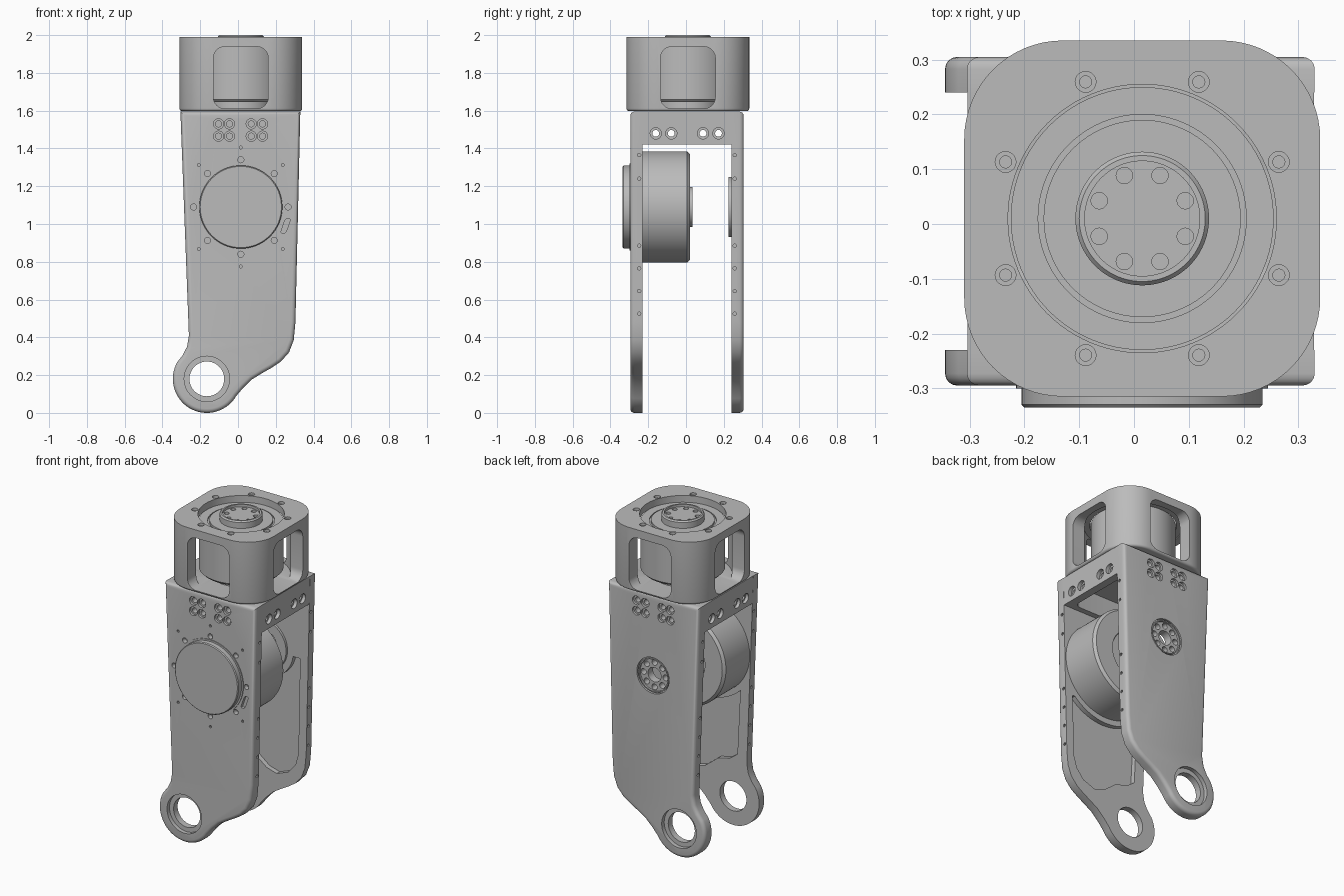
import bpy, bmesh, math
from mathutils import Vector

if "Cube" in bpy.data.objects:
    bpy.data.objects.remove(bpy.data.objects["Cube"])

metal = bpy.data.materials.new("grey metal")
metal.use_nodes = True
metal.diffuse_color = (0.5, 0.5, 0.5, 1)
metal.node_tree.nodes["Principled BSDF"].inputs["Base Color"].default_value = (0.5, 0.5, 0.5, 1)

CX, CY, MZ = 0.015, 0.01, 1.09       # head axis and joint motor height
RING = (-0.165, 0.18)                # lower joint eye
FRONT, FRONT_IN, BACK_IN, BACK = -0.295, -0.23, 0.24, 0.305
EIGHT = [math.radians(45 * k) for k in range(8)]


def place(u, v, h, axis):
    return Vector({"x": (h, u, v), "y": (u, h, v), "z": (u, v, h)}[axis])


def arc(c, r, a0, a1, n=12):
    angles = [math.radians(a0 + (a1 - a0) * i / n) for i in range(n + 1)]
    return [(c[0] + r * math.cos(a), c[1] + r * math.sin(a)) for a in angles]


def rounded(cu, cv, w, h, r, n=8):
    pts = []
    for k, (su, sv) in enumerate([(1, 1), (-1, 1), (-1, -1), (1, -1)]):
        pts += arc((cu + su * (w / 2 - r), cv + sv * (h / 2 - r)), r, 90 * k, 90 * k + 90, n)
    return pts


def prism(bm, pts, h0, h1, axis, bevel=0.0):
    """Extrude an outline; the edge at h0 can be rounded."""
    low = [bm.verts.new(place(u, v, h0, axis)) for u, v in pts]
    high = [bm.verts.new(place(u, v, h1, axis)) for u, v in pts]
    cap = bm.faces.new(low)
    bm.faces.new(high)
    for i in range(len(pts)):
        j = (i + 1) % len(pts)
        bm.faces.new((low[i], low[j], high[j], high[i]))
    if bevel:
        bmesh.ops.recalc_face_normals(bm, faces=bm.faces)
        bmesh.ops.bevel(bm, geom=list(cap.edges), offset=bevel, segments=4,
                        profile=0.5, affect="EDGES", clamp_overlap=True)


def lathe(bm, c, profile, axis, n=64, closed=False):
    """Turn a profile of (radius, height) about an axis through c."""
    rings = []
    for r, h in profile:
        if r == 0:
            rings.append([bm.verts.new(place(c[0], c[1], h, axis))] * n)
        else:
            rings.append([bm.verts.new(place(u, v, h, axis)) for u, v in arc(c, r, 0, 360, n)[:-1]])
    pairs = list(zip(rings, rings[1:]))
    if closed:
        pairs.append((rings[-1], rings[0]))
    for a, b in pairs:
        for i in range(n):
            j = (i + 1) % n
            bm.faces.new(list(dict.fromkeys((a[i], a[j], b[j], b[i]))))


def hole(bm, c, r, h0, h1, axis, n=20):
    lathe(bm, c, [(0, h0), (r, h0), (r, h1), (0, h1)], axis, n)


def bore(bm, c, big, small, h0, h1, h2, axis, n=20):
    """Counterbored hole: wide from h0 to h1, narrow on to h2."""
    lathe(bm, c, [(0, h0), (big, h0), (big, h1), (small, h1), (small, h2), (0, h2)], axis, n)


def make(name, bm):
    bmesh.ops.recalc_face_normals(bm, faces=bm.faces)
    me = bpy.data.meshes.new(name)
    bm.to_mesh(me)
    bm.free()
    me.materials.append(metal)
    ob = bpy.data.objects.new(name, me)
    bpy.context.collection.objects.link(ob)
    return ob


def cut(ob, bm):
    cutter = make("cutter", bm)
    mod = ob.modifiers.new("cut", "BOOLEAN")
    mod.operation, mod.solver, mod.object = "DIFFERENCE", "EXACT", cutter
    bpy.context.view_layer.update()
    me = bpy.data.meshes.new_from_object(ob.evaluated_get(bpy.context.evaluated_depsgraph_get()))
    ob.modifiers.clear()
    ob.data = me
    bpy.data.objects.remove(cutter)


def turned(name, c, profile, axis, n=96, closed=False):
    bm = bmesh.new()
    lathe(bm, c, profile, axis, n, closed)
    return make(name, bm)


# Side plates: tapered outline with a swept lower edge and a joint eye
outline = [(0.33, 1.595), (0.304, 0.48), (0.295, 0.385), (0.27, 0.32), (0.2275, 0.272),
           (0.18, 0.24), (0.127, 0.21), (0.075, 0.178), (0.03, 0.135)]
outline += arc(RING, 0.18, -30, -210, 36)
outline += [(-0.293, 0.305), (-0.27, 0.35), (-0.26, 0.41), (-0.305, 1.595)]


def side_plate(name, outer, inner, boss, span):
    s = 1 if inner > outer else -1               # direction into the model
    bm = bmesh.new()
    prism(bm, outline, outer, inner, "y", 0.022)
    ob = make(name, bm)
    # Inner pocket, curved round the motor boss
    bm = bmesh.new()
    c = (CX, MZ)
    top = arc(c, boss, 180 + span, 360 - span, 24)
    pocket = [(-0.215, top[0][1])] + top + [(0.262, top[-1][1]), (0.25, 0.46), (0.23, 0.39),
              (0.18, 0.33), (0.1, 0.3), (0.03, 0.32), (-0.06, 0.39), (-0.14, 0.41), (-0.195, 0.45)]
    prism(bm, pocket, inner - s * 0.03, inner + s * 0.05, "y")
    # Joint eye and the bolt groups below the head
    o, mid, far = outer - s * 0.02, outer + s * 0.025, inner + s * 0.02
    bore(bm, RING, 0.12, 0.092, o, mid, far, "y", 48)
    for x in (-0.103, -0.045, 0.07, 0.13):
        for z in (1.465, 1.53):
            bore(bm, (x, z), 0.027, 0.016, o, outer + s * 0.015, outer + s * 0.055, "y")
    # Small holes along both narrow edges
    y = outer + s * 0.047
    for z in (1.365, 1.24, 0.885, 0.765, 0.645, 0.525):
        hole(bm, (y, z), 0.009, 0.285, 0.36, "x", 10)
        hole(bm, (y, z), 0.009, -0.36, -0.25, "x", 10)
    cut(ob, bm)
    return ob


front = side_plate("front_plate", FRONT, FRONT_IN, 0.33, 46)
back = side_plate("back_plate", BACK, BACK_IN, 0.2, 8)

# Motor bolt holes and cable slot in the front plate
bm = bmesh.new()
for k, a in enumerate(EIGHT):
    d = Vector((math.cos(a), math.sin(a)))
    c = Vector((CX, MZ))
    hole(bm, c + d * 0.25, 0.016, -0.32, -0.265, "y")
    if k % 4:
        hole(bm, c + d * 0.315, 0.008, -0.32, -0.265, "y", 10)
slot = [Vector((0.252, 0.99)) + Vector((u + v * 0.35, v)) for u, v in rounded(0, 0, 0.028, 0.08, 0.013, 4)]
prism(bm, slot, -0.32, -0.275, "y")
cut(front, bm)

# Output flange sunk in the back plate
bm = bmesh.new()
hole(bm, (CX, MZ), 0.112, 0.29, 0.33, "y", 48)
cut(back, bm)
bm = bmesh.new()
hole(bm, (CX, MZ), 0.045, 0.2, 0.33, "y", 32)
for a in EIGHT:
    hole(bm, (CX + 0.076 * math.cos(a), MZ + 0.076 * math.sin(a)), 0.018, 0.2, 0.33, "y")
cut(back, bm)
turned("flange_rim", (CX, MZ), [(0.098, 0.285), (0.105, 0.285), (0.105, 0.302), (0.098, 0.302)], "y", 64, True)
turned("inner_flange", (CX, MZ), [(0.1, 0.245), (0.16, 0.245), (0.16, 0.225), (0.1, 0.225)], "y", 64, True)

# Bridge joining the plates under the head, hollow beneath
bm = bmesh.new()
prism(bm, [(-0.304, 1.595), (0.329, 1.595), (0.325, 1.42), (-0.298, 1.42)], FRONT_IN - 0.005, BACK_IN + 0.005, "y")
bridge = make("bridge", bm)
bm = bmesh.new()
prism(bm, rounded(CX, 0.005, 0.52, 0.4, 0.04), 1.36, 1.55, "z")
cut(bridge, bm)
bm = bmesh.new()
for y in (-0.16, -0.078, 0.09, 0.172):
    bore(bm, (y, 1.48), 0.03, 0.018, 0.4, 0.305, 0.2, "x")
    bore(bm, (y, 1.48), 0.03, 0.018, -0.4, -0.28, -0.2, "x")
cut(bridge, bm)

# Joint motor: body, output hub and outer cap
turned("joint_motor", (CX, MZ), [(0, -0.24), (0.295, -0.24), (0.295, 0.005), (0.28, 0.02), (0.16, 0.02),
       (0.155, 0.012), (0.105, 0.012), (0.105, 0.035), (0.085, 0.035), (0.085, 0.025), (0, 0.025)], "y")
turned("motor_cap", (CX, MZ), [(0, -0.28), (0.23, -0.28), (0.23, -0.3), (0.22, -0.3), (0.22, -0.33),
       (0.215, -0.335), (0, -0.335)], "y")

# Head housing: rounded square with a round cavity and four windows
bm = bmesh.new()
prism(bm, rounded(CX, CY, 0.65, 0.65, 0.18, 16), 1.597, 1.99, "z", 0.015)
head = make("head_housing", bm)
bm = bmesh.new()
lathe(bm, (CX, CY), [(0, 1.615), (0.28, 1.615), (0.28, 1.945), (0.245, 1.945), (0.245, 2.05), (0, 2.05)], "z", 96)
cut(head, bm)
for axis, c in (("x", CY), ("y", CX)):
    bm = bmesh.new()
    prism(bm, rounded(c, 1.775, 0.29, 0.328, 0.06), -0.5, 0.5, axis)
    cut(head, bm)
bm = bmesh.new()
for a in EIGHT:
    a += math.radians(22.5)
    bore(bm, (CX + 0.27 * math.cos(a), CY + 0.27 * math.sin(a)), 0.019, 0.011, 2.02, 1.975, 1.955, "z")
cut(head, bm)

# Head motor with stepped top and raised output hub
motor = turned("head_motor", (CX, CY), [(0, 1.6), (0.17, 1.6), (0.17, 1.645), (0.225, 1.645), (0.24, 1.66),
               (0.24, 1.95), (0.19, 1.95), (0.19, 1.942), (0.18, 1.942), (0.18, 1.955), (0.122, 1.955),
               (0.122, 1.992), (0.115, 2.0), (0.105, 2.0), (0.105, 1.985), (0, 1.985)], "z")
bm = bmesh.new()
for a in EIGHT:
    a += math.radians(22.5)
    hole(bm, (CX + 0.085 * math.cos(a), CY + 0.085 * math.sin(a)), 0.015, 1.96, 2.02, "z")
cut(motor, bm)

# Smooth shading with sharp edges kept
bpy.ops.object.select_all(action="DESELECT")
for ob in bpy.context.collection.objects:
    if ob.type == "MESH" and ob.data.materials and ob.data.materials[0] == metal:
        ob.select_set(True)
        bpy.context.view_layer.objects.active = ob
bpy.ops.object.shade_smooth_by_angle(angle=math.radians(30))
